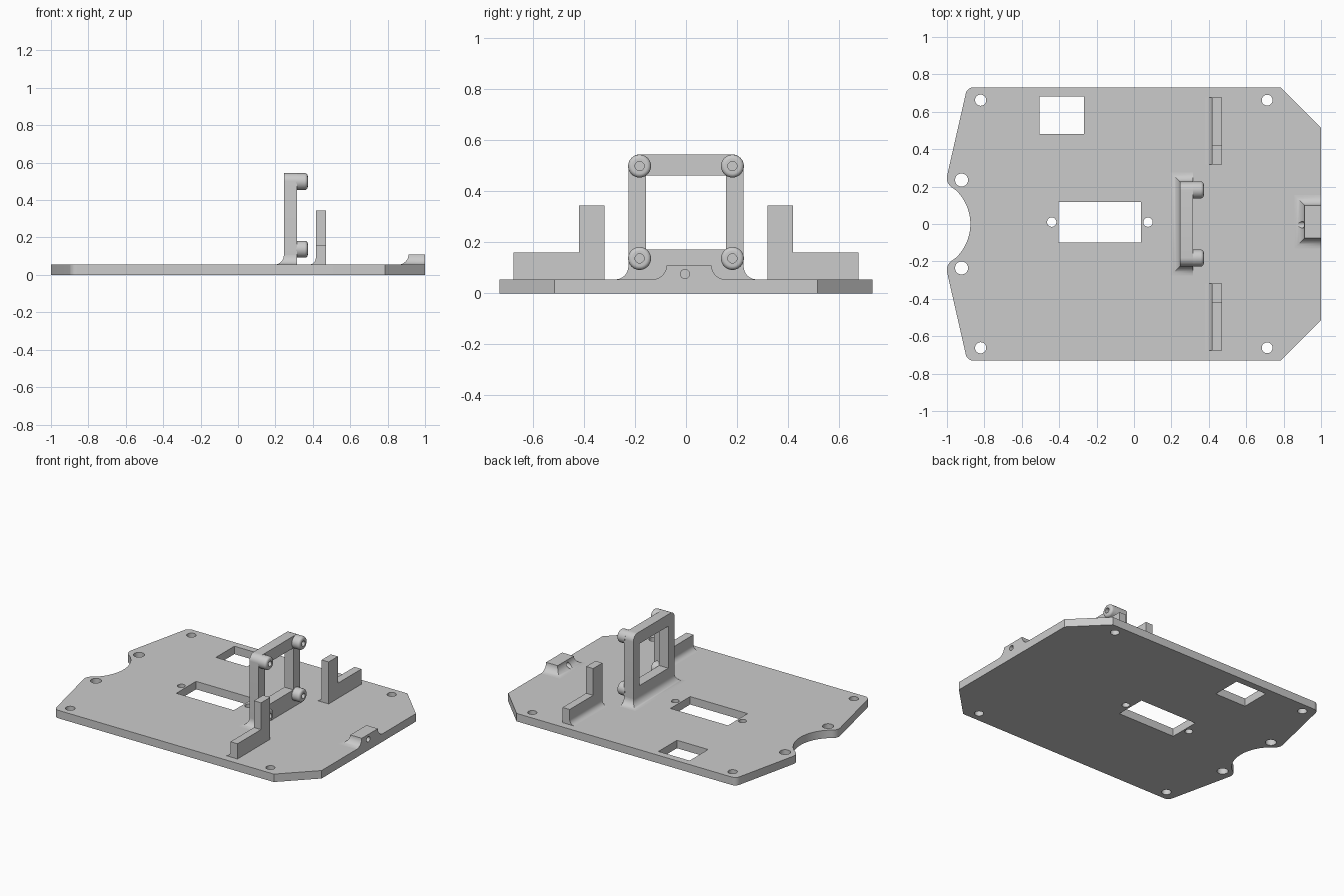
import bpy, bmesh
from math import pi, sin, cos, tan
from mathutils import Vector, Matrix

cube = bpy.data.objects.get("Cube")
if cube:
    bpy.data.objects.remove(cube)

GREY = (0.6, 0.6, 0.6, 1)
mat = bpy.data.materials.new("light grey plastic")
mat.use_nodes = True
mat.diffuse_color = GREY
mat.node_tree.nodes["Principled BSDF"].inputs["Base Color"].default_value = GREY

PLATE_TOP = 0.055
ALONG_X = Matrix(((0, 0, 1, 0), (1, 0, 0, 0), (0, 1, 0, 0), (0, 0, 0, 1)))


def shade(ob):
    bpy.ops.object.select_all(action='DESELECT')
    ob.select_set(True)
    bpy.context.view_layer.objects.active = ob
    bpy.ops.object.shade_smooth_by_angle(angle=pi / 6)


def finish(name, bm):
    bmesh.ops.remove_doubles(bm, verts=bm.verts, dist=1e-5)
    bmesh.ops.recalc_face_normals(bm, faces=bm.faces)
    mesh = bpy.data.meshes.new(name)
    bm.to_mesh(mesh)
    bm.free()
    mesh.materials.append(mat)
    ob = bpy.data.objects.new(name, mesh)
    bpy.context.collection.objects.link(ob)
    shade(ob)
    return ob


def rounded(corners, steps=8):
    """Round each (x, y, radius) corner of a closed outline."""
    pts = []
    for i, (x, y, r) in enumerate(corners):
        p = Vector((x, y))
        if not r:
            pts.append(p)
            continue
        u = (Vector(corners[i - 1][:2]) - p).normalized()
        v = (Vector(corners[(i + 1) % len(corners)][:2]) - p).normalized()
        half = u.angle(v) / 2
        centre = p + (u + v).normalized() * r / sin(half)
        a = p + u * r / tan(half) - centre
        b = p + v * r / tan(half) - centre
        pts += [centre + r * a.lerp(b, k / steps).normalized() for k in range(steps + 1)]
    return pts


def circle(x, y, r, n=32):
    return [(x + r * cos(2 * pi * k / n), y + r * sin(2 * pi * k / n)) for k in range(n)]


def rect(x0, x1, y0, y1):
    return [(x0, y0), (x1, y0), (x1, y1), (x0, y1)]


def extrude(name, loops, low, high, frame=Matrix()):
    """Extrude an outline, with any further loops as holes, from low to high."""
    curve = bpy.data.curves.new(name, 'CURVE')
    curve.dimensions = '2D'
    curve.fill_mode = 'BOTH'
    curve.extrude = (high - low) / 2
    for loop in loops:
        s = curve.splines.new('POLY')
        s.points.add(len(loop) - 1)
        for point, (x, y) in zip(s.points, loop):
            point.co = (x, y, 0, 1)
        s.use_cyclic_u = True
    tmp = bpy.data.objects.new(name, curve)
    bpy.context.collection.objects.link(tmp)
    deps = bpy.context.evaluated_depsgraph_get()
    mesh = bpy.data.meshes.new_from_object(tmp.evaluated_get(deps))
    bm = bmesh.new()
    bm.from_mesh(mesh)
    bpy.data.objects.remove(tmp)
    bpy.data.curves.remove(curve)
    bpy.data.meshes.remove(mesh)
    bm.transform(frame @ Matrix.Translation((0, 0, (low + high) / 2)))
    return finish(name, bm)


def flare(name, x0, x1, y0, y1, r, sides=True, steps=8):
    """Foot with a concave fillet on its back and, if asked, on both sides."""
    bm = bmesh.new()
    rings = []
    for k in range(steps + 1):
        a = pi / 2 * k / steps
        out, z = r * (1 - sin(a)), PLATE_TOP + r * (1 - cos(a))
        side = out if sides else 0
        rings.append([bm.verts.new((x, y, z))
                      for x, y in rect(x0 - out, x1, y0 - side, y1 + side)])
    for low, high in zip(rings, rings[1:]):
        for i in range(4):
            j = (i + 1) % 4
            bm.faces.new((low[i], low[j], high[j], high[i]))
    bm.faces.new(rings[0])
    bm.faces.new(rings[-1])
    return finish(name, bm)


# Base plate with rounded notch, screw holes and two windows
half = [(1, 0.515, 0), (0.785, 0.73, 0), (-0.892, 0.73, 0.04), (-1.008, 0.22, 0.06)]
notch = [(-1.125 + 0.25 * cos(a), 0.25 * sin(a), 0)
         for a in (0.804 * (1 - k / 12) for k in range(25))]
outline = rounded(half + notch + [(x, -y, r) for x, y, r in reversed(half)])
holes = [circle(x, s * y, r) for s in (1, -1)
         for x, y, r in ((-0.82, 0.662, 0.03), (0.712, 0.662, 0.029), (-0.922, 0.235, 0.035))]
holes += [circle(x, 0.01, 0.025) for x in (-0.44, 0.075)]
windows = [rect(-0.403, 0.037, -0.098, 0.117), rect(-0.505, -0.267, 0.48, 0.682)]
extrude("base_plate", [outline] + holes + windows, 0, PLATE_TOP)

# Upright square frame on a flared foot
FOOT = 0.05
flare("frame_foot", 0.245, 0.315, -0.226, 0.226, FOOT)
foot_top = PLATE_TOP + FOOT
frame = rounded([(-0.226, foot_top, 0), (0.226, foot_top, 0),
                 (0.226, 0.545, 0.045), (-0.226, 0.545, 0.045)])
extrude("upright_frame", [frame, rect(-0.157, 0.157, 0.173, 0.463)], 0.245, 0.315, ALONG_X)

# Four hollow bosses with rounded rims
R, BORE, TIP, EDGE = 0.045, 0.018, 0.373, 0.016
profile = [(0, 0.32), (BORE, 0.32), (BORE, TIP)]
profile += [(R - EDGE + EDGE * sin(a), TIP - EDGE + EDGE * cos(a))
            for a in (pi / 2 * k / 6 for k in range(7))]
profile += [(R, 0.31), (0, 0.31)]
for side, y in (("right", -0.182), ("left", 0.182)):
    for level, z in (("lower", 0.137), ("upper", 0.499)):
        bm = bmesh.new()
        verts = [bm.verts.new((r, 0, h)) for r, h in profile]
        edges = [bm.edges.new(pair) for pair in zip(verts, verts[1:])]
        bmesh.ops.spin(bm, geom=verts + edges, cent=(0, 0, 0), axis=(0, 0, 1),
                       angle=2 * pi, steps=32)
        bm.transform(Matrix.Translation((0, y, z)) @ ALONG_X)
        finish(f"{level}_{side}_boss", bm)

# Pair of L-shaped brackets
for side, s in (("right", -1), ("left", 1)):
    y0, y1 = sorted((s * 0.319, s * 0.677))
    flare(f"{side}_bracket_foot", 0.416, 0.47, y0, y1, 0.036, sides=False)
    base = PLATE_TOP + 0.036
    shape = [(0.319, base), (0.677, base), (0.677, 0.16), (0.42, 0.16),
             (0.42, 0.345), (0.319, 0.345)]
    extrude(f"{side}_bracket", [[(s * y, z) for y, z in shape]], 0.416, 0.47, ALONG_X)

# Small edge tab with a cross hole
tab = flare("edge_tab", 0.912, 1.0, -0.076, 0.1, 0.055)
drill = extrude("tab_drill", [circle(-0.004, 0.076, 0.018)], 0.8, 1.1, ALONG_X)
cut = tab.modifiers.new("hole", 'BOOLEAN')
cut.operation = 'DIFFERENCE'
cut.solver = 'EXACT'
cut.object = drill
bpy.context.view_layer.objects.active = tab
bpy.ops.object.modifier_apply(modifier="hole")
bpy.data.objects.remove(drill)
shade(tab)
